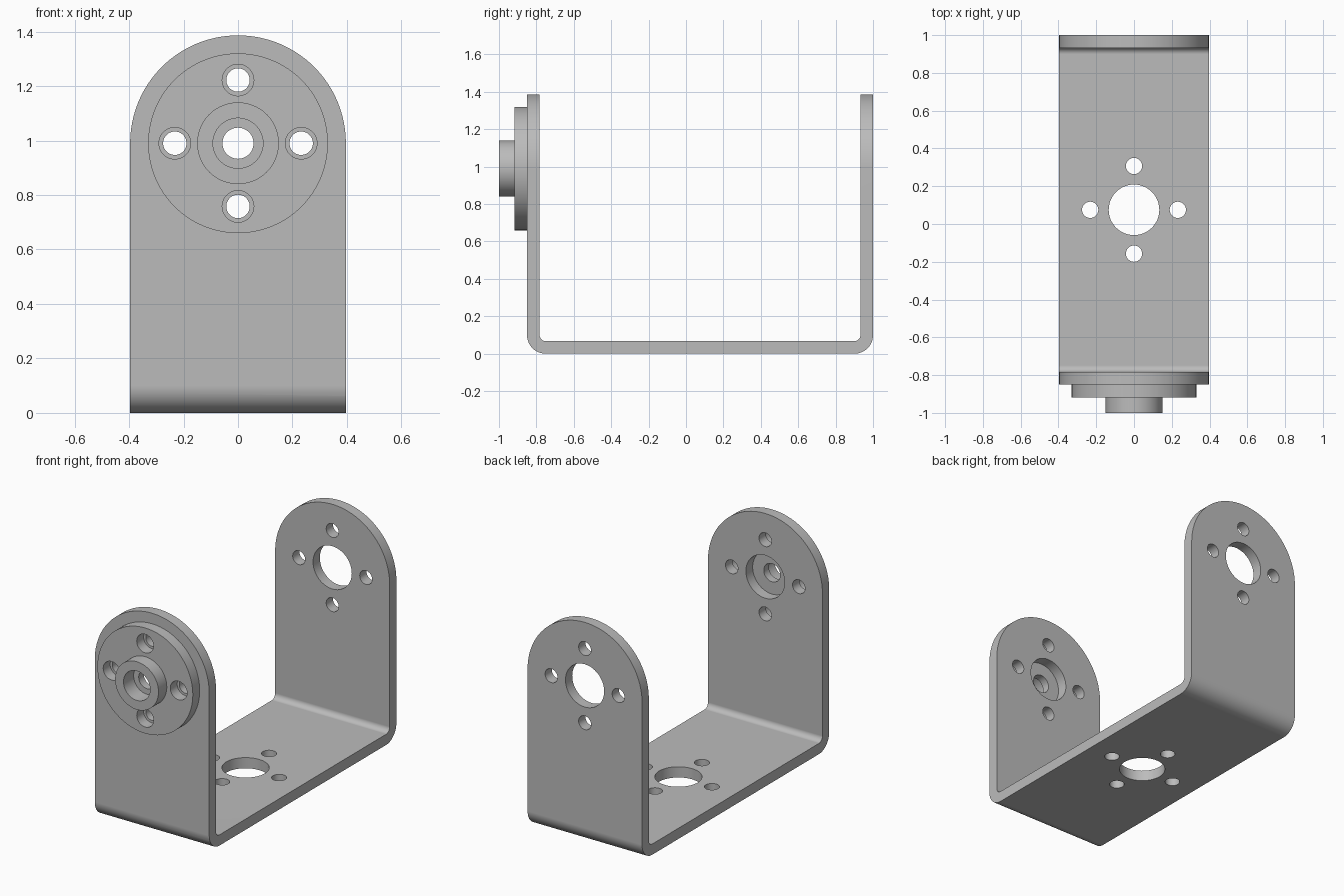
import bpy
import bmesh
from math import cos, sin, pi, radians
from mathutils import Matrix, Vector

if "Cube" in bpy.data.objects:
    bpy.data.objects.remove(bpy.data.objects["Cube"])

# Main dimensions
HALF_W = 0.396
T = 0.067
FRONT, BACK = -0.85, 1.0
MID = (FRONT + BACK) / 2
PIVOT = 0.99
BIG_R, SMALL_R, SPACING = 0.134, 0.043, 0.232
DIRECTIONS = [(1, 0), (-1, 0), (0, 1), (0, -1)]

grey = bpy.data.materials.new("brushed grey metal")
grey.use_nodes = True
colour = (0.5, 0.5, 0.5, 1)
grey.diffuse_color = colour
grey.node_tree.nodes["Principled BSDF"].inputs["Base Color"].default_value = colour


def make_object(name, bm):
    bmesh.ops.recalc_face_normals(bm, faces=bm.faces)
    mesh = bpy.data.meshes.new(name)
    bm.to_mesh(mesh)
    bm.free()
    mesh.materials.append(grey)
    obj = bpy.data.objects.new(name, mesh)
    bpy.context.collection.objects.link(obj)
    return obj


def prism(name, points, along):
    """Close a planar outline and extrude it along a vector."""
    bm = bmesh.new()
    face = bm.faces.new([bm.verts.new(p) for p in points])
    out = bmesh.ops.extrude_face_region(bm, geom=[face], use_keep_orig=True)
    moved = [v for v in out["geom"] if isinstance(v, bmesh.types.BMVert)]
    bmesh.ops.translate(bm, verts=moved, vec=Vector(along))
    return make_object(name, bm)


def arc(cx, cy, r, start, end, steps):
    angles = [radians(start + (end - start) * i / steps) for i in range(steps + 1)]
    return [(cx + r * cos(a), cy + r * sin(a)) for a in angles]


def add_cylinder(bm, centre, radius, depth, axis):
    turn = Matrix.Rotation(pi / 2, 4, "X") if axis == "Y" else Matrix()
    bmesh.ops.create_cone(bm, cap_ends=True, segments=48, radius1=radius, radius2=radius,
                          depth=depth, matrix=Matrix.Translation(centre) @ turn)


def combine(obj, cutter, operation):
    cutter.hide_render = True
    mod = obj.modifiers.new("cut", "BOOLEAN")
    mod.operation, mod.solver, mod.object = operation, "EXACT", cutter
    bpy.context.view_layer.objects.active = obj
    bpy.ops.object.modifier_apply(modifier=mod.name)
    bpy.data.objects.remove(cutter)


def finish(obj):
    bpy.ops.object.select_all(action="DESELECT")
    obj.select_set(True)
    bpy.context.view_layer.objects.active = obj
    bpy.ops.object.shade_smooth_by_angle(angle=radians(30))
    obj.modifiers.new("flat faces", "WEIGHTED_NORMAL").keep_sharp = True


# Bent U-shaped strip, drawn in the side plane
R_OUT, R_IN, TOP = 0.1, 0.034, PIVOT + HALF_W + 0.05
side = [(FRONT, TOP)]
side += arc(FRONT + R_OUT, R_OUT, R_OUT, 180, 270, 12)
side += arc(BACK - R_OUT, R_OUT, R_OUT, 270, 360, 12)
side += [(BACK, TOP), (BACK - T, TOP)]
side += arc(BACK - T - R_IN, T + R_IN, R_IN, 360, 270, 12)
side += arc(FRONT + T + R_IN, T + R_IN, R_IN, 270, 180, 12)
side += [(FRONT + T, TOP)]
bracket = prism("u_bracket", [(-HALF_W, y, z) for y, z in side], (2 * HALF_W, 0, 0))

# Round the tops of both arms
outline = arc(0, PIVOT, HALF_W, 0, 180, 64) + [(-HALF_W, -0.1), (HALF_W, -0.1)]
combine(bracket, prism("arm_outline", [(x, -1.2, z) for x, z in outline], (0, 2.4, 0)),
        "INTERSECT")

# Hole pattern through both arms, then through the base
for axis, centre, depth in (("Y", Vector((0, 0, PIVOT)), 3), ("Z", Vector((0, MID, 0)), 0.4)):
    bm = bmesh.new()
    add_cylinder(bm, centre, BIG_R, depth, axis)
    for a, b in DIRECTIONS:
        shift = Vector((a, 0, b)) if axis == "Y" else Vector((a, b, 0))
        add_cylinder(bm, centre + shift * SPACING, SMALL_R, depth, axis)
    combine(bracket, make_object("hole_cutter", bm), "DIFFERENCE")
finish(bracket)

# Stepped hub with counterbored centre, turned about the pivot axis
DISC_Y, TIP_Y, FLOOR_Y = -0.918, -1.0, -0.9
turned = [(0.057, FRONT), (0.33, FRONT), (0.33, DISC_Y), (0.15, DISC_Y),
          (0.15, TIP_Y), (0.092, TIP_Y), (0.092, FLOOR_Y), (0.057, FLOOR_Y)]
bm = bmesh.new()
ring = [bm.verts.new((r, y, PIVOT)) for r, y in turned]
edges = [bm.edges.new((ring[i - 1], ring[i])) for i in range(len(ring))]
bmesh.ops.spin(bm, geom=ring + edges, cent=(0, 0, PIVOT), axis=(0, 1, 0),
               angle=2 * pi, steps=96, use_merge=True)
bmesh.ops.remove_doubles(bm, verts=bm.verts, dist=0.0001)
hub = make_object("servo_hub", bm)

# Four screw holes in the hub disc
bm = bmesh.new()
for a, b in DIRECTIONS:
    add_cylinder(bm, Vector((a * SPACING, FRONT, PIVOT + b * SPACING)), 0.058, 0.4, "Y")
combine(hub, make_object("screw_cutter", bm), "DIFFERENCE")
finish(hub)
